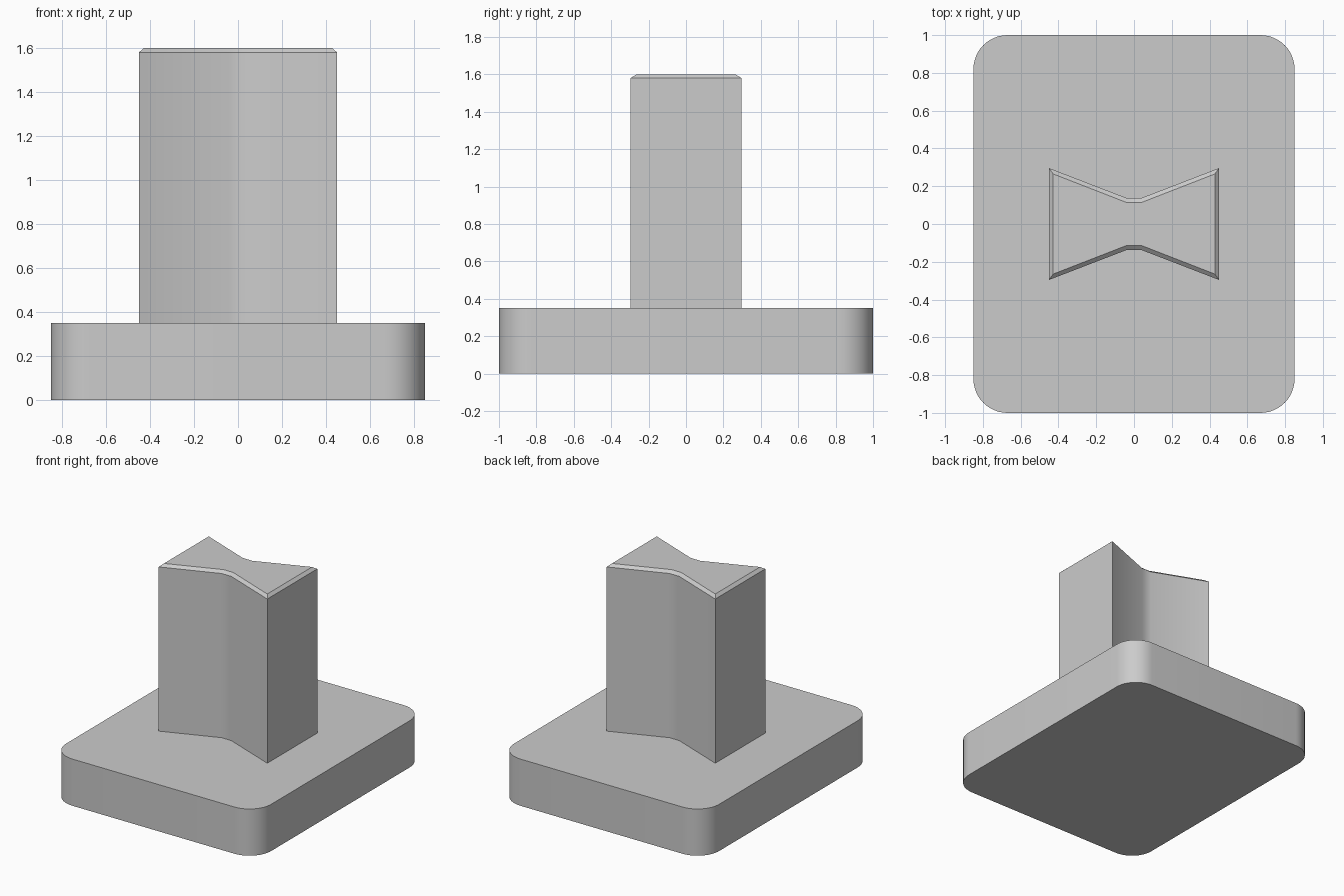
import bpy, bmesh, math

cube = bpy.data.objects.get("Cube")
if cube:
    bpy.data.objects.remove(cube, do_unlink=True)

grey = bpy.data.materials.new("plain_grey")
grey.use_nodes = True
colour = (0.6, 0.6, 0.6, 1)
grey.diffuse_color = colour
grey.node_tree.nodes["Principled BSDF"].inputs["Base Color"].default_value = colour


def loft(name, rings):
    """Skin (outline, height) rings from bottom to top and cap both ends."""
    bm = bmesh.new()
    loops = [[bm.verts.new((x, y, z)) for x, y in outline] for outline, z in rings]
    for low, high in zip(loops, loops[1:]):
        n = len(low)
        for i in range(n):
            j = (i + 1) % n
            bm.faces.new((low[i], low[j], high[j], high[i]))
    bm.faces.new(loops[0][::-1])
    bm.faces.new(loops[-1])
    mesh = bpy.data.meshes.new(name)
    bm.to_mesh(mesh)
    bm.free()
    mesh.materials.append(grey)
    obj = bpy.data.objects.new(name, mesh)
    bpy.context.collection.objects.link(obj)
    bpy.ops.object.select_all(action="DESELECT")
    obj.select_set(True)
    bpy.context.view_layer.objects.active = obj
    bpy.ops.object.shade_smooth_by_angle(angle=math.radians(30))
    return obj


def rounded_rectangle(hx, hy, r, steps=12):
    points = []
    for corner, (sx, sy) in enumerate([(1, 1), (-1, 1), (-1, -1), (1, -1)]):
        for i in range(steps + 1):
            a = math.radians(90) * (corner + i / steps)
            points.append((sx * (hx - r) + r * math.cos(a), sy * (hy - r) + r * math.sin(a)))
    return points


def bow_tie(half_width, end_y, waist_y, waist_x=0.04):
    back = [(half_width, end_y), (waist_x, waist_y), (-waist_x, waist_y), (-half_width, end_y)]
    return back + [(-x, -y) for x, y in back]


# Base slab with rounded upright corners
slab = rounded_rectangle(0.85, 1.0, 0.18)
loft("base_slab", [(slab, 0), (slab, 0.35)])

# Waisted post with a chamfered top rim
section = bow_tie(0.45, 0.296, 0.138)
rim = bow_tie(0.428, 0.265, 0.114)
loft("waisted_post", [(section, 0.345), (section, 1.58), (rim, 1.6)])
